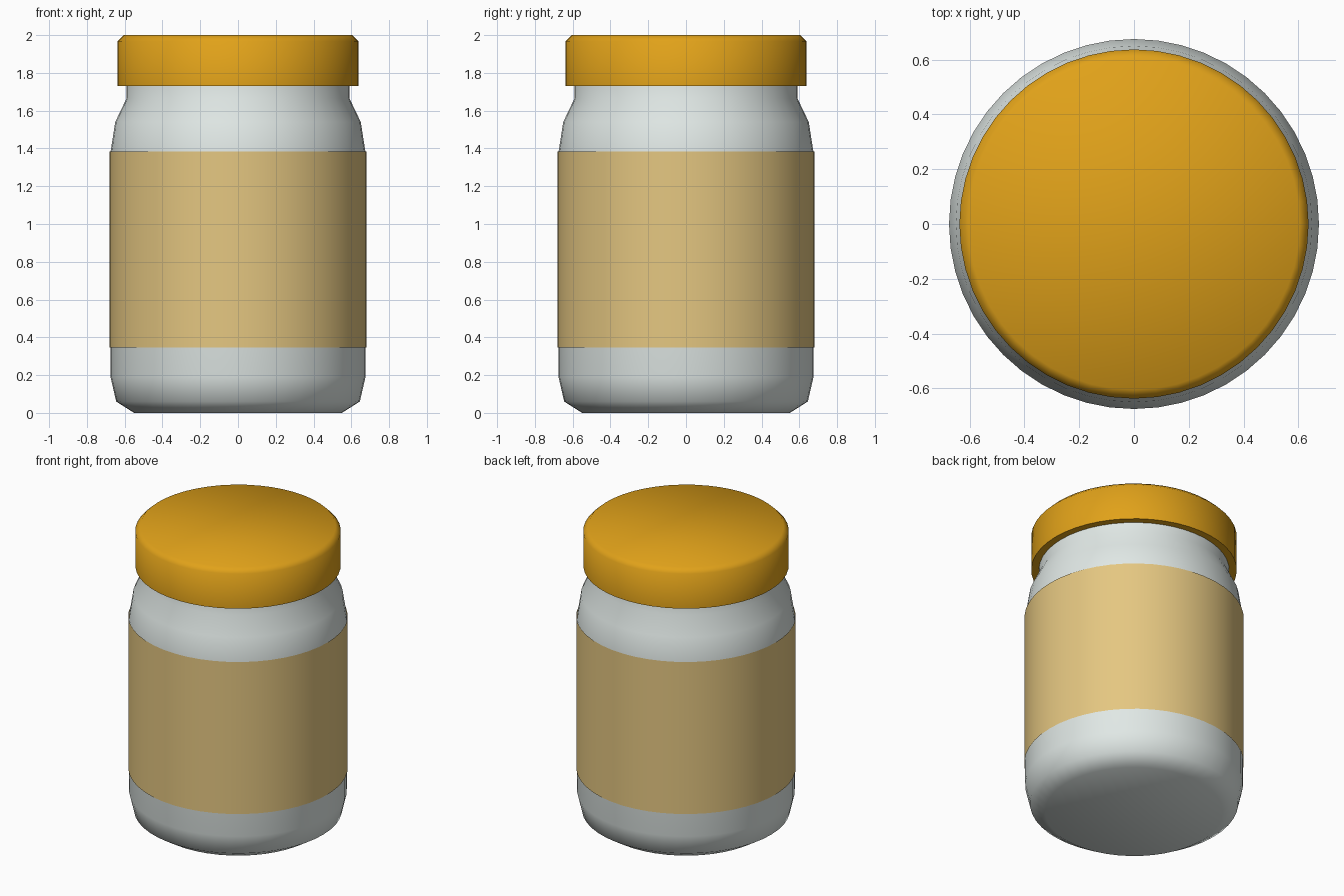
import bpy, bmesh, math

if "Cube" in bpy.data.objects:
    bpy.data.objects.remove(bpy.data.objects["Cube"])

SEGMENTS = 48


def material(name, color):
    mat = bpy.data.materials.new(name)
    mat.diffuse_color = color
    mat.use_nodes = True
    mat.node_tree.nodes["Principled BSDF"].inputs["Base Color"].default_value = mat.diffuse_color
    return mat


def revolve(name, profile, mat, capped=True):
    """Spin a (radius, height) profile around z, optionally closing both ends."""
    bm = bmesh.new()
    rings = []
    for r, z in profile:
        rings.append([bm.verts.new((r * math.cos(a), r * math.sin(a), z))
                      for a in (2 * math.pi * i / SEGMENTS for i in range(SEGMENTS))])
    for low, high in zip(rings, rings[1:]):
        for i in range(SEGMENTS):
            j = (i + 1) % SEGMENTS
            bm.faces.new((low[i], low[j], high[j], high[i]))
    if capped:
        bm.faces.new(rings[0][::-1])
        bm.faces.new(rings[-1])
    mesh = bpy.data.meshes.new(name)
    bm.to_mesh(mesh)
    bm.free()
    obj = bpy.data.objects.new(name, mesh)
    bpy.context.collection.objects.link(obj)
    mesh.materials.append(mat)
    bpy.ops.object.select_all(action='DESELECT')
    obj.select_set(True)
    bpy.context.view_layer.objects.active = obj
    bpy.ops.object.shade_smooth_by_angle(angle=math.radians(60))
    return obj


glass = material("pale_glass", (0.75, 0.81, 0.79, 1))
paper = material("tan_paper", (0.78, 0.57, 0.22, 1))
amber = material("amber_lid", (0.75, 0.36, 0.01, 1))

# Glass jar: chamfered base, straight body, shoulder and neck running into the lid
revolve("jar_body", [(0.55, 0.0), (0.645, 0.06), (0.675, 0.19), (0.675, 1.38),
                     (0.65, 1.54), (0.59, 1.665), (0.59, 1.80)], glass)

# Paper label wrapped around the body
revolve("label", [(0.68, 0.345), (0.68, 1.385)], paper, capped=False)

# Screw lid with a chamfered top edge
revolve("lid", [(0.637, 1.73), (0.637, 1.968), (0.605, 2.0)], amber)
